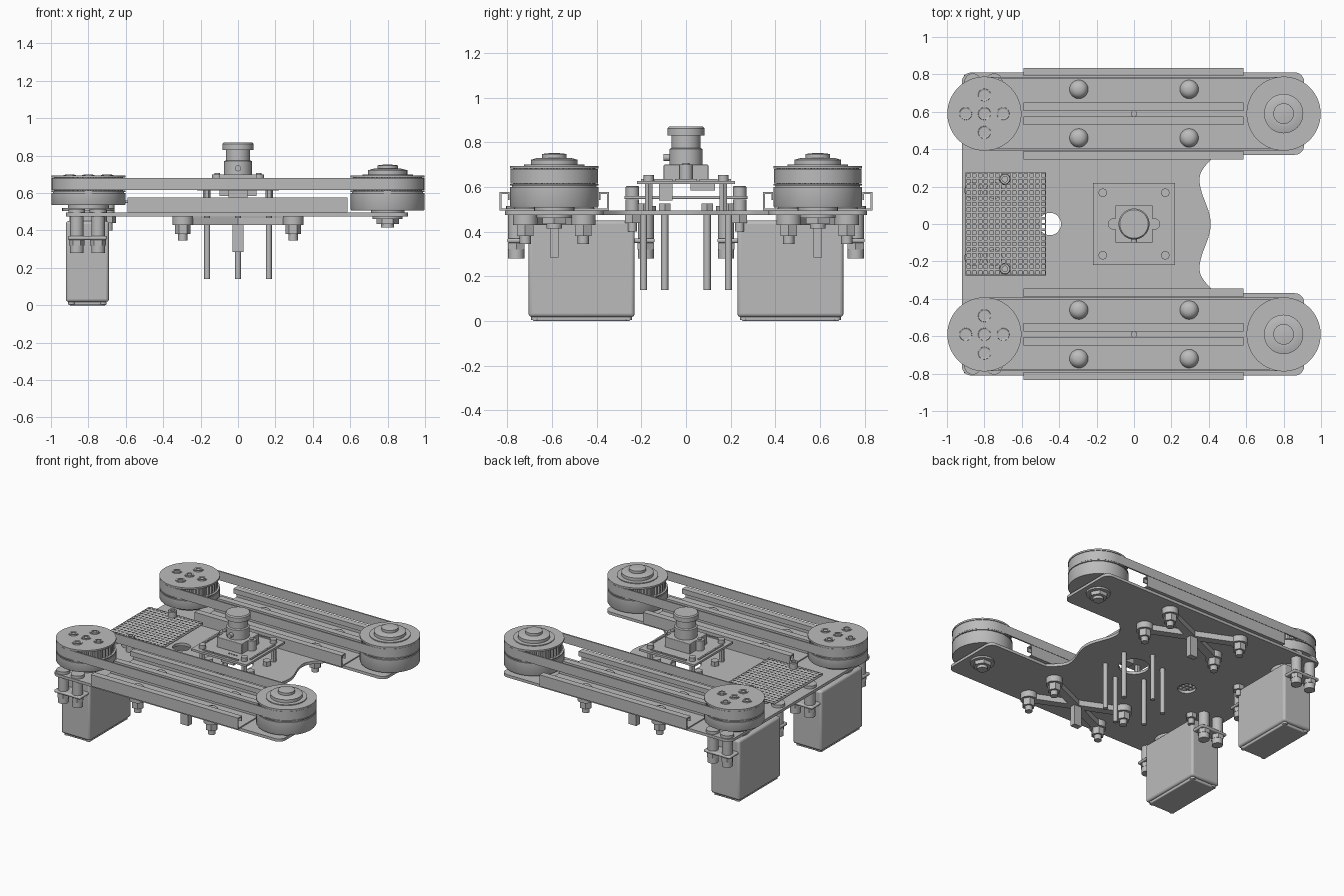
import bpy, bmesh, math
from mathutils import Matrix

cube = bpy.data.objects.get("Cube")
if cube:
    bpy.data.objects.remove(cube, do_unlink=True)

grey = bpy.data.materials.new("plain grey")
grey.use_nodes = True
GREY = (0.5, 0.5, 0.5, 1)
grey.diffuse_color = GREY
next(n for n in grey.node_tree.nodes if n.type == 'BSDF_PRINCIPLED').inputs["Base Color"].default_value = GREY
parts = []


def finish(name, bm, bevel=0):
    bmesh.ops.recalc_face_normals(bm, faces=bm.faces)
    me = bpy.data.meshes.new(name)
    bm.to_mesh(me)
    bm.free()
    me.materials.append(grey)
    ob = bpy.data.objects.new(name, me)
    bpy.context.collection.objects.link(ob)
    if bevel:
        mod = ob.modifiers.new("bevel", 'BEVEL')
        mod.width, mod.segments = bevel, 3
    parts.append(ob)
    return ob


def prism(name, outline, z0, z1):
    bm = bmesh.new()
    face = bm.faces.new([bm.verts.new((x, y, z0)) for x, y in outline])
    top = bmesh.ops.extrude_face_region(bm, geom=[face])['geom']
    bmesh.ops.translate(bm, vec=(0, 0, z1 - z0), verts=[v for v in top if isinstance(v, bmesh.types.BMVert)])
    return finish(name, bm)


def circle(x, y, r, n):
    return [(x + r * math.cos(math.tau * i / n), y + r * math.sin(math.tau * i / n)) for i in range(n)]


def cyl(name, x, y, z0, z1, r, n=24):
    return prism(name, circle(x, y, r, n), z0, z1)


def box(name, x, y, z, bevel=0):
    """Box from the (low, high) pair on each axis."""
    bm = bmesh.new()
    bmesh.ops.create_cube(bm, size=1)
    for v in bm.verts:
        v.co = [a[0] if c < 0 else a[1] for a, c in zip((x, y, z), v.co)]
    return finish(name, bm, bevel)


def lathe(name, x, y, profile, n=48):
    """Turned part from (radius, height) points."""
    bm = bmesh.new()
    vs = [bm.verts.new((r, 0, z)) for r, z in profile]
    edges = [bm.edges.new(p) for p in zip(vs, vs[1:])]
    bmesh.ops.spin(bm, geom=vs + edges, axis=(0, 0, 1), cent=(0, 0, 0), angle=math.tau, steps=n, use_duplicate=False)
    bmesh.ops.remove_doubles(bm, verts=bm.verts, dist=1e-4)
    bmesh.ops.translate(bm, verts=bm.verts, vec=(x, y, 0))
    return finish(name, bm)


def flat_plate(name, outlines, z0, z1):
    """Plate whose later outlines become holes."""
    cu = bpy.data.curves.new(name, 'CURVE')
    cu.dimensions, cu.fill_mode, cu.extrude = '2D', 'BOTH', (z1 - z0) / 2
    for pts in outlines:
        sp = cu.splines.new('POLY')
        sp.points.add(len(pts) - 1)
        for p, (x, y) in zip(sp.points, pts):
            p.co = (x, y, 0, 1)
        sp.use_cyclic_u = True
    tmp = bpy.data.objects.new(name + " outline", cu)
    bpy.context.collection.objects.link(tmp)
    bpy.context.view_layer.update()
    bm = bmesh.new()
    bm.from_mesh(tmp.evaluated_get(bpy.context.evaluated_depsgraph_get()).to_mesh())
    bpy.data.objects.remove(tmp, do_unlink=True)
    bmesh.ops.remove_doubles(bm, verts=bm.verts, dist=1e-5)
    bmesh.ops.translate(bm, verts=bm.verts, vec=(0, 0, (z0 + z1) / 2))
    return finish(name, bm)


def corner(cx, cy, r, start, n=6):
    return [(cx + r * math.cos(start + math.pi / 2 * i / n), cy + r * math.sin(start + math.pi / 2 * i / n))
            for i in range(n + 1)]


# Base plate: two arms, wavy front notch, cable hole and sensor hole
wave = [(0.38 - 0.03 * math.cos(math.pi * y / 0.24 + math.pi) if abs(y) <= 0.24 else
         0.35 + 0.09 * (1 - math.cos((abs(y) - 0.24) / 0.13 * math.pi / 2)), y)
        for y in [i * 0.37 / 20 for i in range(21)]]
half = wave + corner(0.86, 0.42, 0.05, -math.pi / 2) + corner(0.86, 0.76, 0.05, 0) + corner(-0.87, 0.76, 0.05, math.pi / 2)
outline = half + [(x, -y) for x, y in reversed(half[1:])]
flat_plate("base_plate", [outline, circle(-0.45, 0, 0.06, 32), circle(0, 0, 0.1, 40)], 0.475, 0.495)

WAIST, DRIVE, IDLE = 0.59, -0.8, 0.8
for s in (1, -1):
    side = "left" if s > 0 else "right"
    Y = s * WAIST

    def nm(part):
        return side + "_" + part

    # Twin lipped channels
    for c in (-0.13, 0.13):
        w, t, lip, z0, z1 = 0.115, 0.008, 0.045, 0.495, 0.577
        arm = [(w, z0), (w, z1), (w - lip, z1), (w - lip, z1 - 0.035), (w - lip + t, z1 - 0.035),
               (w - lip + t, z1 - t), (w - t, z1 - t), (w - t, z0 + t)]
        prof = arm + [(-a, z) for a, z in reversed(arm)]
        ob = prism(nm("channel"), [(a, z) for a, z in prof], -0.59, 0.585)
        ob.data.transform(Matrix(((0, 0, 1, 0), (1, 0, 0, Y + c), (0, 1, 0, 0), (0, 0, 0, 1))))
        for x in (-0.295, 0.295):
            lathe(nm("channel_bolt"), x, Y + c, [(0, 0.54), (0.012, 0.54), (0.03, 0.535), (0.045, 0.52), (0.05, 0.503), (0, 0.503)], 24)
            cyl(nm("bracket_pad"), x, Y + c, 0.43, 0.475, 0.055)
            cyl(nm("channel_nut"), x, Y + c, 0.38, 0.43, 0.042, 6)
            cyl(nm("bolt_end"), x, Y + c, 0.345, 0.38, 0.025, 16)

    # Crossed clamp bracket with centre post
    for d in (1, -1):
        ang = math.atan2(0.13 * d, 0.295)
        nx, ny = -math.sin(ang) * 0.028, math.cos(ang) * 0.028
        a, b = (-0.295, Y - 0.13 * d), (0.295, Y + 0.13 * d)
        prism(nm("bracket_arm"), [(a[0] + nx, a[1] + ny), (a[0] - nx, a[1] - ny), (b[0] - nx, b[1] - ny), (b[0] + nx, b[1] + ny)], 0.43, 0.47)
    box(nm("bracket_post"), (-0.03, 0.03), (Y - 0.02, Y + 0.02), (0.285, 0.45))
    cyl(nm("middle_screw"), 0, Y, 0.49, 0.51, 0.017, 16)

    # Pulleys: smooth drum, toothed groove, flanges
    for x in (DRIVE, IDLE):
        low = 0.535 if x < 0 else 0.508
        lathe(nm("pulley_drum"), x, Y, [(0, low), (0.195, low), (0.198, low + 0.006), (0.198, 0.6), (0.19, 0.6),
                                        (0.19, 0.606), (0.198, 0.606), (0.198, 0.613), (0, 0.613)], 64)
        teeth = [(x + r * math.cos(math.tau * (i + o) / 40), Y + r * math.sin(math.tau * (i + o) / 40))
                 for i in range(40) for o, r in ((0, 0.172), (0.4, 0.172), (0.5, 0.185), (0.9, 0.185))]
        prism(nm("pulley_teeth"), teeth, 0.61, 0.685)
        cyl(nm("pulley_flange"), x, Y, 0.682, 0.694, 0.198, 64)

    # Drive pulley screws, horn and shaft
    for dx, dy in ((0, 0), (0.1, 0), (-0.1, 0), (0, 0.1), (0, -0.1)):
        lathe(nm("drive_screw"), DRIVE + dx, Y + dy, [(0, 0.695), (0.016, 0.695), (0.016, 0.7), (0.026, 0.7), (0.026, 0.694),
                                                      (0.033, 0.697), (0.035, 0.69)], 20)
    lathe(nm("servo_horn"), DRIVE, Y, [(0, 0.44), (0.1, 0.44), (0.1, 0.505), (0.14, 0.505), (0.14, 0.52), (0.11, 0.52),
                                       (0.11, 0.538), (0, 0.538)])

    # Idler axle stack
    lathe(nm("idler_cap"), IDLE, Y, [(0.135, 0.69), (0.135, 0.7), (0.105, 0.7), (0.105, 0.722), (0.075, 0.73),
                                     (0.055, 0.73), (0.055, 0.748), (0.02, 0.752), (0, 0.752)])
    cyl(nm("idler_spacer"), IDLE, Y, 0.49, 0.512, 0.09, 32)
    cyl(nm("idler_washer"), IDLE, Y, 0.462, 0.476, 0.08, 32)
    cyl(nm("idler_nut"), IDLE, Y, 0.435, 0.462, 0.06, 6)
    cyl(nm("idler_axle"), IDLE, Y, 0.415, 0.435, 0.035)

    # Drive belt loop
    def loop(r):
        n = 32
        return [((IDLE if i <= n else DRIVE) + r * math.sin(math.pi * (i - (i > n)) / n),
                 Y - r * math.cos(math.pi * (i - (i > n)) / n)) for i in range(2 * n + 2)]
    flat_plate(nm("belt"), [loop(0.196), loop(0.186)], 0.615, 0.68)

    # Servo body, foot cover and mounting hardware
    y0, y1 = sorted((s * 0.23, s * 0.705))
    box(nm("servo_body"), (-0.92, -0.69), (y0, y1), (0.018, 0.45), 0.015)
    box(nm("servo_cover"), (-0.905, -0.705), (y0 + 0.02, y1 - 0.02), (0, 0.03), 0.006)
    for x in (-0.89, -0.72):
        for y in (y0 + 0.03, y1 - 0.03):
            cyl(nm("cover_screw"), x, y, 0.004, 0.03, 0.018, 16)
    ya, yb = sorted((s * 0.14, s * 0.8))
    box(nm("servo_ears"), (-0.91, -0.70), (ya, yb), (0.35, 0.37), 0.008)
    for x in (-0.862, -0.748):
        for y in (s * 0.18, s * 0.76):
            cyl(nm("servo_standoff"), x, y, 0.37, 0.475, 0.036)
            cyl(nm("servo_bolt_head"), x, y, 0.495, 0.515, 0.045)
            cyl(nm("servo_nut"), x, y, 0.32, 0.35, 0.042, 6)
            cyl(nm("servo_bolt_end"), x, y, 0.28, 0.32, 0.036)

    # Prototype board posts
    cyl(nm("board_spacer"), -0.69, s * 0.24, 0.495, 0.545, 0.03)
    lathe(nm("board_bolt"), -0.69, s * 0.24, [(0, 0.59), (0.015, 0.59), (0.015, 0.605), (0.026, 0.605), (0.03, 0.6), (0.03, 0.56)], 20)
    cyl(nm("board_nut"), -0.69, s * 0.24, 0.44, 0.475, 0.038, 6)
    cyl(nm("board_bolt_end"), -0.69, s * 0.24, 0.4, 0.44, 0.02, 16)

# Perforated prototype board
bm = bmesh.new()
bmesh.ops.create_grid(bm, x_segments=14, y_segments=18, size=0.5)
bmesh.ops.transform(bm, matrix=Matrix.Translation((-0.685, 0, 0.56)) @ Matrix.Diagonal((0.43, 0.55, 1, 1)), verts=bm.verts)
cells = list(bm.faces)
bmesh.ops.inset_individual(bm, faces=cells, thickness=0.0085)
bmesh.ops.delete(bm, geom=cells, context='FACES')
board = finish("perforated_board", bm)
solid = board.modifiers.new("thickness", 'SOLIDIFY')
solid.thickness, solid.offset = 0.014, -1

# Hexagon of long rods around the sensor hole
for i in range(6):
    a = math.radians(30 + 60 * i)
    x, y = 0.19 * math.cos(a), 0.19 * math.sin(a)
    cyl("long_rod", x, y, 0.14, 0.5, 0.016, 16)
    cyl("rod_head", x, y, 0.495, 0.527, 0.03, 6)

# Sensor board on four corner bolts
B = 0.22
flat_plate("sensor_board", [[(-B, -B), (B, -B), (B, B), (-B, B)]], 0.613, 0.628)
for x in (-0.167, 0.167):
    for y in (-0.167, 0.167):
        cyl("sensor_standoff", x, y, 0.495, 0.613, 0.02, 6)
        cyl("sensor_bolt", x, y, 0.628, 0.655, 0.023, 16)
for d in (-1, 1):
    for a, b in ((-0.14, -0.06), (-0.05, 0.05), (0.06, 0.14)):
        e = sorted((d * 0.19, d * 0.202))
        box("board_strip", (a, b), e, (0.626, 0.636))
        box("board_strip", e, (a, b), (0.626, 0.636))
box("lower_connector", (-0.05, 0.05), (-0.12, -0.06), (0.54, 0.615))
box("lower_chip", (-0.1, 0.1), (0.02, 0.13), (0.585, 0.615))
for i in range(4):
    cyl("board_pin", 0.03 + 0.02 * i, -0.14, 0.626, 0.634, 0.005, 8)

# Camera housing, barrel and cap
box("camera_base", (-0.1, 0.1), (-0.1, 0.1), (0.626, 0.7), 0.004)
box("camera_ears", (-0.11, 0.11), (-0.025, 0.025), (0.626, 0.7))
for x in (-0.11, 0.11):
    cyl("camera_ear", x, 0, 0.626, 0.7, 0.03)
    cyl("camera_ear_screw", x, 0, 0.7, 0.708, 0.015, 16)
lathe("camera_barrel", 0, 0, [(0.075, 0.69), (0.075, 0.77), (0.065, 0.775), (0.065, 0.83), (0.083, 0.83),
                              (0.083, 0.862), (0.076, 0.87), (0, 0.87)])
knob = cyl("camera_set_screw", 0, 0, 0.06, 0.1, 0.016, 16)
knob.data.transform(Matrix.Translation((0, 0, 0.732)) @ Matrix.Rotation(math.pi / 2, 4, 'X'))

# Smooth round walls, keep edges crisp
bpy.ops.object.select_all(action='DESELECT')
for ob in parts:
    ob.select_set(True)
bpy.context.view_layer.objects.active = parts[0]
bpy.ops.object.shade_smooth_by_angle(angle=math.radians(30))
